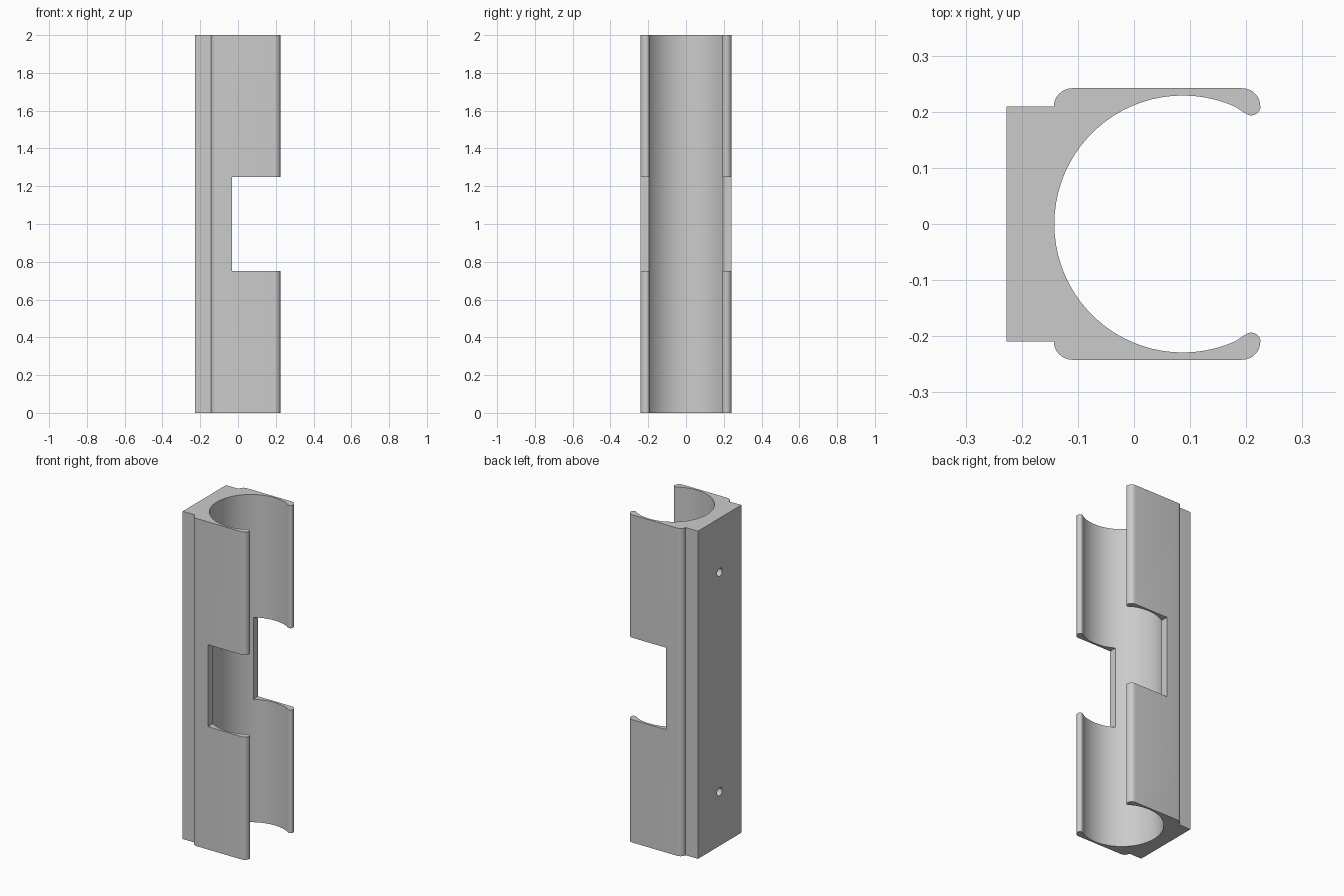
import bpy
import bmesh
from math import cos, sin, radians, sqrt
from mathutils import Matrix

cube = bpy.data.objects.get("Cube")
if cube:
    bpy.data.objects.remove(cube, do_unlink=True)

grey = bpy.data.materials.new("plain grey")
grey.use_nodes = True
GREY = (0.6, 0.6, 0.6, 1)
grey.diffuse_color = GREY
grey.node_tree.nodes["Principled BSDF"].inputs["Base Color"].default_value = GREY


def arc(cx, cy, r, start, end, steps):
    """Points on an arc, angles in degrees."""
    angles = [radians(start + (end - start) * i / steps) for i in range(steps + 1)]
    return [(cx + r * cos(a), cy + r * sin(a)) for a in angles]


def make_object(name, bm):
    bmesh.ops.recalc_face_normals(bm, faces=bm.faces)
    mesh = bpy.data.meshes.new(name)
    bm.to_mesh(mesh)
    bm.free()
    mesh.materials.append(grey)
    obj = bpy.data.objects.new(name, mesh)
    bpy.context.collection.objects.link(obj)
    return obj


def cut(target, cutter):
    """Subtract a cutter, apply the result and discard the cutter."""
    cutter.hide_render = True
    mod = target.modifiers.new("cut", 'BOOLEAN')
    mod.operation, mod.solver, mod.object = 'DIFFERENCE', 'EXACT', cutter
    bpy.context.view_layer.objects.active = target
    bpy.ops.object.modifier_apply(modifier=mod.name)
    bpy.data.objects.remove(cutter, do_unlink=True)


# Clip cross-section: bore, lip, rounded arm and flat back, mirrored in y
half = arc(0.087, 0, 0.229, 180, 66, 24)
half += arc(0.209, 0.21, 0.0165, 242, 360, 8)
half += arc(0.193, 0.21, 0.032, 0, 90, 8)
half += arc(-0.11, 0.209, 0.033, 90, 180, 8)
half += [(-0.227, 0.209)]
outline = half + [(x, -y) for x, y in reversed(half[1:])]

bm = bmesh.new()
face = bm.faces.new([bm.verts.new((x, y, 0)) for x, y in outline])
top = bmesh.ops.extrude_face_region(bm, geom=[face])["geom"]
bmesh.ops.translate(bm, vec=(0, 0, 2),
                    verts=[v for v in top if isinstance(v, bmesh.types.BMVert)])
clip = make_object("clip_body", bm)

# Window through both arms at mid height
bm = bmesh.new()
bmesh.ops.create_cube(bm, size=1, matrix=Matrix.Translation((0.467, 0, 1))
                      @ Matrix.Diagonal((1, 1, 0.5, 1)))
cut(clip, make_object("window_cutter", bm))

# Blind screw holes in the flat back
for z in (0.33, 1.67):
    bm = bmesh.new()
    bmesh.ops.create_cone(bm, cap_ends=True, segments=24, radius1=0.025, radius2=0.025,
                          depth=0.12, matrix=Matrix.Translation((-0.227, 0, z))
                          @ Matrix.Rotation(radians(90), 4, 'Y'))
    cut(clip, make_object("screw_hole_cutter", bm))

# Smooth curves, crisp edges
bpy.ops.object.select_all(action='DESELECT')
clip.select_set(True)
bpy.context.view_layer.objects.active = clip
bpy.ops.object.shade_smooth_by_angle(angle=radians(30))
